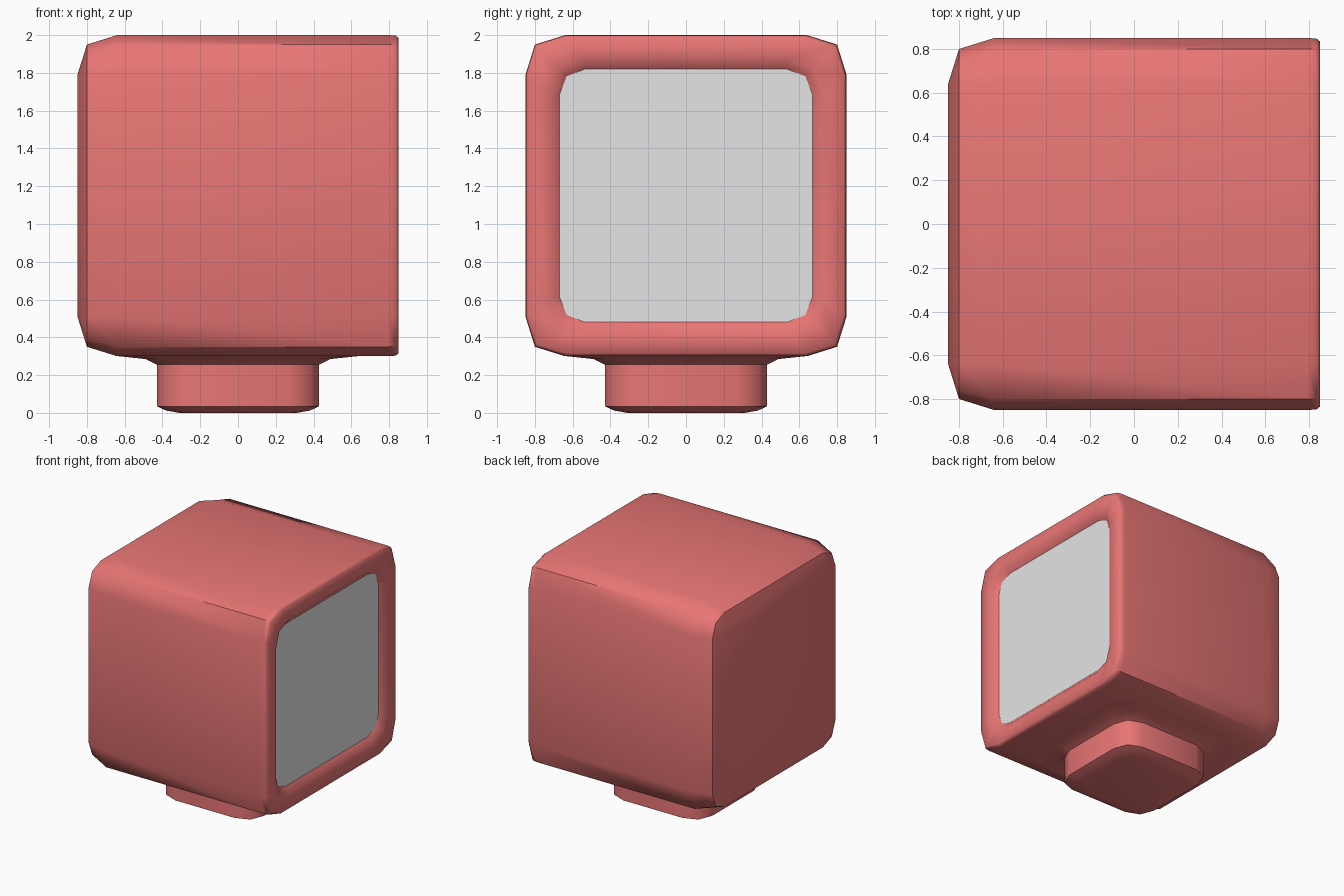
import bpy, bmesh, math

if "Cube" in bpy.data.objects:
    bpy.data.objects.remove(bpy.data.objects["Cube"])

def material(name, rgb):
    m = bpy.data.materials.new(name)
    m.diffuse_color = (*rgb, 1)
    m.use_nodes = True
    m.node_tree.nodes["Principled BSDF"].inputs["Base Color"].default_value = m.diffuse_color
    return m

RED = material("coral red", (0.80, 0.18, 0.176))
GREY = material("screen grey", (0.78, 0.78, 0.78))

def ring(half, straight, mid):
    """Rounded square: flat sides with two-segment corners."""
    pts = []
    for k in range(4):
        c, s = round(math.cos(k * math.pi / 2)), round(math.sin(k * math.pi / 2))
        for a, b in ((half, straight), (mid, mid), (straight, half)):
            pts.append((a * c - b * s, a * s + b * c))
    return pts

def loft(name, rings, place, mat, cap_start, cap_end, angle=50):
    """Skin rings of (position, half, straight, mid) into one part."""
    bm = bmesh.new()
    loops = [[bm.verts.new(place(t, u, v)) for u, v in ring(h, s, m)] for t, h, s, m in rings]
    for a, b in zip(loops, loops[1:]):
        for i in range(12):
            j = (i + 1) % 12
            bm.faces.new((a[i], a[j], b[j], b[i]))
    if cap_start:
        bm.faces.new(loops[0][::-1])
    if cap_end:
        bm.faces.new(loops[-1])
    bmesh.ops.remove_doubles(bm, verts=bm.verts, dist=0.0005)
    me = bpy.data.meshes.new(name)
    bm.to_mesh(me)
    bm.free()
    me.materials.append(mat)
    ob = bpy.data.objects.new(name, me)
    bpy.context.collection.objects.link(ob)
    bpy.ops.object.select_all(action='DESELECT')
    ob.select_set(True)
    bpy.context.view_layer.objects.active = ob
    bpy.ops.object.shade_smooth_by_angle(angle=math.radians(angle))
    return ob

along_x = lambda t, u, v: (t, u, 1.15 + v)
along_z = lambda t, u, v: (u, v, t)

# Body: rounded back, slim bevel at the front rim, sloped recess
loft("monitor_body", [
    (-0.85, 0.64, 0.64, 0.64),
    (-0.80, 0.80, 0.64, 0.755),
    (-0.64, 0.85, 0.64, 0.80),
    (0.80, 0.85, 0.64, 0.80),
    (0.835, 0.847, 0.638, 0.797),
    (0.85, 0.835, 0.63, 0.787),
    (0.85, 0.72, 0.54, 0.675),
    (0.81, 0.67, 0.535, 0.632),
], along_x, RED, True, False)

# Screen panel at the bottom of the recess
loft("screen", [(0.805, 0.67, 0.535, 0.632), (0.81, 0.67, 0.535, 0.632)],
     along_x, GREY, True, True, 30)

# Foot: softened bottom, straight neck, flare into the body
loft("foot", [
    (0.0, 0.31, 0.20, 0.28),
    (0.012, 0.38, 0.25, 0.34),
    (0.035, 0.43, 0.27, 0.385),
    (0.255, 0.43, 0.27, 0.385),
    (0.285, 0.49, 0.31, 0.44),
    (0.301, 0.64, 0.42, 0.58),
], along_z, RED, True, True, 60)
